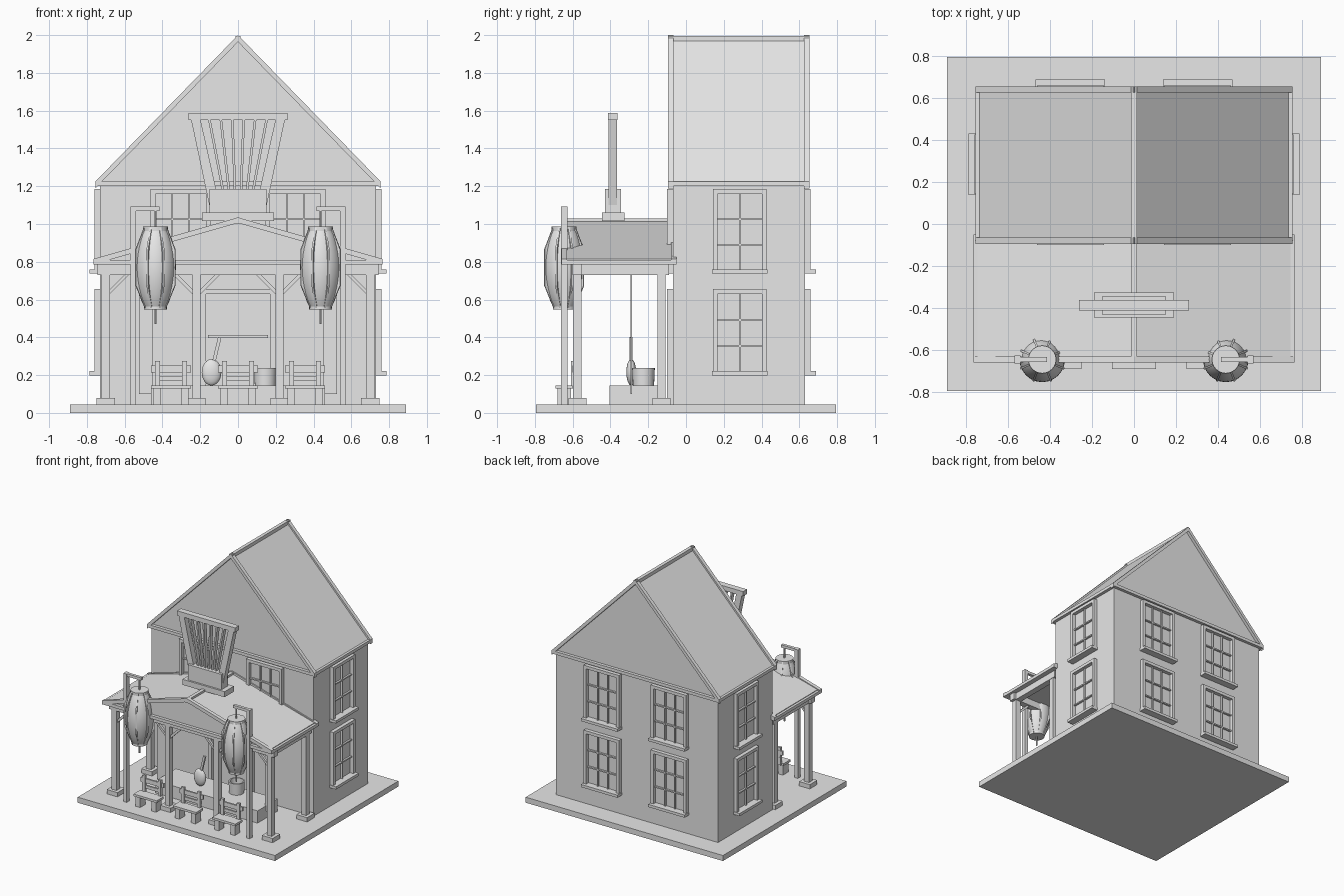
import bpy, bmesh, math
from mathutils import Vector, Matrix

old = bpy.data.objects.get("Cube")
if old:
    bpy.data.objects.remove(old, do_unlink=True)

grey = bpy.data.materials.new("plain_grey")
grey.use_nodes = True
grey.diffuse_color = (0.8, 0.8, 0.8, 1)
grey.node_tree.nodes["Principled BSDF"].inputs["Base Color"].default_value = (0.8, 0.8, 0.8, 1)


def finish(name, bm, smooth=False):
    bmesh.ops.recalc_face_normals(bm, faces=bm.faces)
    mesh = bpy.data.meshes.new(name)
    bm.to_mesh(mesh)
    bm.free()
    mesh.materials.append(grey)
    ob = bpy.data.objects.new(name, mesh)
    bpy.context.collection.objects.link(ob)
    if smooth:
        bpy.ops.object.select_all(action='DESELECT')
        ob.select_set(True)
        bpy.context.view_layer.objects.active = ob
        bpy.ops.object.shade_smooth_by_angle(angle=math.radians(35))
    return ob


def box(name, x, y, z):
    """Box from three (low, high) ranges."""
    bm = bmesh.new()
    bmesh.ops.create_cube(bm, size=1)
    for v in bm.verts:
        v.co = [r[0] if c < 0 else r[1] for c, r in zip(v.co, (x, y, z))]
    return finish(name, bm)


def prism(name, pts, y0, y1):
    """Outline in x, z pushed from y0 to y1."""
    bm = bmesh.new()
    face = bm.faces.new([bm.verts.new((x, y0, z)) for x, z in pts])
    new = bmesh.ops.extrude_face_region(bm, geom=[face])["geom"]
    bmesh.ops.translate(bm, vec=(0, y1 - y0, 0), verts=[g for g in new if isinstance(g, bmesh.types.BMVert)])
    return finish(name, bm)


def strip(name, a, b, width, y0, y1):
    """Straight bar between two x, z points."""
    a, b = Vector(a), Vector(b)
    n = (b - a).orthogonal().normalized() * width / 2
    return prism(name, [a + n, b + n, b - n, a - n], y0, y1)


def lathe(name, profile, centre, steps=24):
    bm = bmesh.new()
    verts = [bm.verts.new((r, 0, z)) for r, z in profile]
    edges = [bm.edges.new(p) for p in zip(verts, verts[1:])]
    bmesh.ops.spin(bm, geom=verts + edges, axis=(0, 0, 1), cent=(0, 0, 0), angle=math.tau, steps=steps)
    bmesh.ops.remove_doubles(bm, verts=bm.verts, dist=0.0001)
    bmesh.ops.translate(bm, vec=centre, verts=bm.verts)
    return finish(name, bm, True)


def gable(name, half, eave, apex, bottom, y0, y1, trim):
    """Solid gable with raised trim along every edge."""
    prism(name, [(-half + .02, bottom), (half - .02, bottom), (half - .02, eave), (0, apex - .018), (-half + .02, eave)], y0, y1)
    drop = trim * math.hypot(half, apex - eave) / half
    chevron = [(-half, eave), (0, apex), (half, eave), (half, eave - drop), (0, apex - drop), (-half, eave - drop)]
    for side, a, b in (("front", y0 - .025, y0 + .005), ("back", y1 - .005, y1 + .025)):
        prism(f"{name}_{side}_rake", chevron, a, b)
        box(f"{name}_{side}_tie", (-half, half), (a, b), (bottom, bottom + .025))
    for s in (-1, 1):
        box(f"{name}_eave", sorted((s * (half - .03), s * half)), (y0 - .025, y1 + .025), (bottom, bottom + .025))
    box(f"{name}_ridge", (-.014, .014), (y0 - .025, y1 + .025), (apex - .035, apex - .005))


def window(name, u, half, z0, z1, place, cols):
    """Framed window; place maps along-wall and outward ranges to x, y ranges."""
    def part(label, a, b, out, za, zb):
        box(f"{name}_{label}", *place((a, b), out), (za, zb))
    f = .025
    lo, hi = u - half, u + half
    part("left_jamb", lo, lo + f, .03, z0, z1)
    part("right_jamb", hi - f, hi, .03, z0, z1)
    part("head", lo, hi, .03, z1 - f, z1)
    part("sill", lo - .005, hi + .005, .057, z0 - .018, z0 + .004)
    for i in range(1, cols):
        c = lo + f + (2 * half - 2 * f) * i / cols
        part("upright", c - .005, c + .005, .015, z0, z1 - f)
    for i in range(1, 3):
        c = z0 + (z1 - f - z0) * i / 3
        part("crossbar", lo + f, hi - f, .015, c - .005, c + .005)


# Ground slab, house and main roof
GROUND = .045
WALL, FRONT, BACK = .73, -.07, .63
box("ground_slab", (-.89, .89), (-.795, .795), (0, GROUND))
box("house_walls", (-WALL, WALL), (FRONT, BACK), (GROUND, 1.21))
gable("main_roof", .755, 1.225, 2.0, 1.2, FRONT, BACK, .025)

# Windows
places = {
    "front": lambda u, o: (u, (FRONT - o, FRONT + .005)),
    "back": lambda u, o: (u, (BACK - .005, BACK + o)),
    "left": lambda u, o: ((WALL - .005, WALL + o), u),
    "right": lambda u, o: ((-WALL - o, -WALL + .005), u)}
for level, z0, z1 in (("lower", .217, .655), ("upper", .755, 1.185)):
    for s in (-1, 1):
        window(f"back_{level}_window", s * .303, .16, z0, z1, places["back"], 3)
        if level == "upper":
            window("front_upper_window", s * .303, .16, z0, z1, places["front"], 3)
    for side in ("left", "right"):
        window(f"{side}_{level}_window", .285, .142, z0, z1, places[side], 2)

# Door
for s in (-1, 1):
    box("door_jamb", sorted((s * .17, s * .2)), (-.1, FRONT), (GROUND, .655))
box("door_head", (-.2, .2), (-.1, FRONT), (.63, .655))
box("door_rail", (-.16, .16), (-.085, FRONT), (.397, .413))

# Porch roof, beams, columns and braces
gable("porch_roof", .765, .815, 1.035, .785, -.635, -.075, .028)
box("front_beam", (-.745, .745), (-.6, -.55), (.73, .79))
for s in (-1, 1):
    box("side_beam", sorted((s * .675, s * .725)), (-.6, -.09), (.73, .79))
columns = [(s * x, y) for s in (-1, 1) for x, y in ((.7, -.575), (.22, -.575), (.7, -.13))]
for x, y in columns:
    box("column", (x - .022, x + .022), (y - .022, y + .022), (GROUND, .74))
    box("column_base", (x - .048, x + .048), (y - .048, y + .048), (GROUND, .08))
for x, d in ((-.7, 1), (-.22, -1), (-.22, 1), (.22, -1), (.22, 1), (.7, -1)):
    strip("brace", (x + d * .01, .63), (x + d * .12, .74), .018, -.585, -.565)

# Hanging banners beside the entrance
for s in (-1, 1):
    box("banner", sorted((s * .45, s * .525)), (-.294, -.286), (.1, .785))

# Platform with bucket and a round-bodied instrument
box("platform", (-.46, .46), (-.405, -.145), (GROUND, .145))
lathe("bucket", [(0, .145), (.056, .145), (.06, .238), (.05, .238), (.046, .17), (0, .17)], (.145, -.225, 0))
bm = bmesh.new()
bmesh.ops.create_uvsphere(bm, u_segments=20, v_segments=12, radius=1,
                          matrix=Matrix.Translation((-.14, -.29, .215)) @ Matrix.Diagonal((.052, .026, .07, 1)))
finish("instrument_body", bm, True)
strip("instrument_neck", (-.128, .27), (-.097, .4), .018, -.298, -.282)

# Benches
for cx in (-.355, 0, .355):
    box("bench_seat", (cx - .105, cx + .105), (-.69, -.6), (.128, .146))
    box("bench_top_rail", (cx - .105, cx + .105), (-.602, -.588), (.215, .25))
    box("bench_low_rail", (cx - .085, cx + .085), (-.602, -.588), (.17, .195))
    for s in (-1, 1):
        x = cx + s * .072
        box("bench_leg", (x - .02, x + .02), (-.68, -.61), (GROUND, .13))
        box("bench_post", (x - .013, x + .013), (-.61, -.59), (.13, .275))

# Fan-shaped sign on the porch ridge
box("sign_base", (-.19, .19), (-.445, -.325), (1.015, 1.06))
box("sign_box", (-.152, .152), (-.43, -.345), (1.06, 1.185))
box("sign_top_bar", (-.262, .262), (-.412, -.362), (1.55, 1.587))
for s in (-1, 1):
    prism("sign_side", [(s * .25, 1.56), (s * .2, 1.56), (s * .115, 1.18), (s * .152, 1.1)], -.41, -.365)
for i in range(6):
    t = (i - 2.5) / 2.5
    strip("sign_slat", (t * .08, 1.18), (t * .152, 1.555), .013, -.405, -.372)

# Lanterns with ribs, brackets and tassels
LY = -.645
ribline = [(.064, .985), (.113, .865), (.113, .675), (.06, .555)]
for s in (-1, 1):
    cx = s * .437
    body = [(.058 + .05 * math.sin(math.pi * i / 12) ** .8, .56 + .42 * i / 12) for i in range(13)]
    lathe("lantern_body", [(0, .56)] + body + [(0, .98)], (cx, LY, 0))
    lathe("lantern_top_cap", [(0, .96), (.066, .96), (.066, .987), (0, .987)], (cx, LY, 0))
    lathe("lantern_bottom_cap", [(0, .548), (.06, .548), (.06, .572), (0, .572)], (cx, LY, 0))
    for k in range(8):
        inner = [(r - .022, z) for r, z in reversed(ribline)]
        rib = prism("lantern_rib", ribline + inner, -.005, .005)
        rib.location = (cx, LY, 0)
        rib.rotation_euler.z = math.tau * (k + .5) / 8
    lathe("lantern_rod", [(0, .47), (.006, .47), (.006, 1.08), (0, 1.08)], (cx, LY, 0), 8)
    box("lantern_post", sorted((s * .54, s * .57)), (LY - .018, LY + .018), (GROUND, 1.092))
    box("lantern_arm", sorted((s * .415, s * .57)), (LY - .012, LY + .012), (1.07, 1.092))
